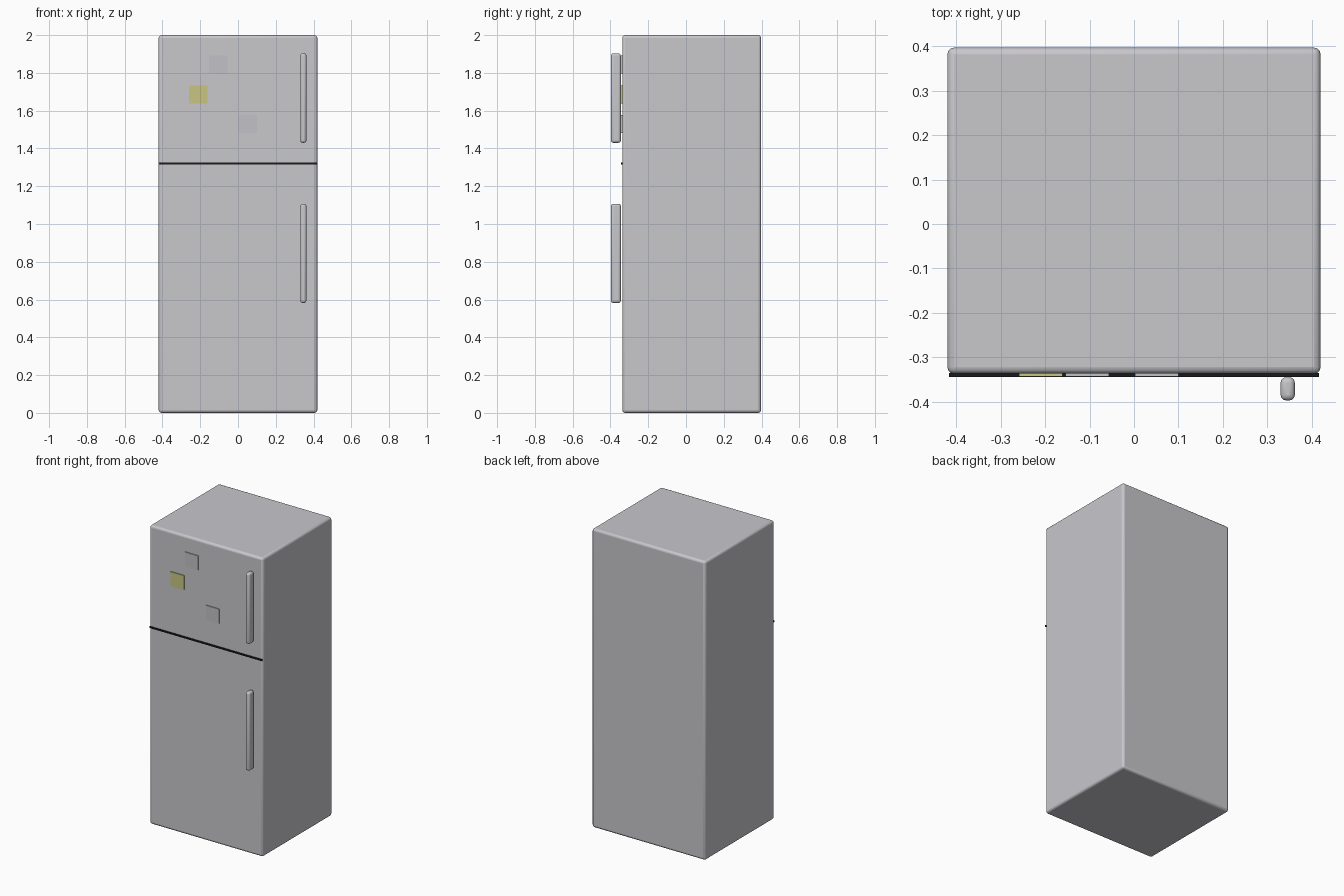
import bpy

if "Cube" in bpy.data.objects:
    bpy.data.objects.remove(bpy.data.objects["Cube"])


def material(name, rgb):
    m = bpy.data.materials.new(name)
    m.diffuse_color = (*rgb, 1.0)
    m.use_nodes = True
    m.node_tree.nodes["Principled BSDF"].inputs["Base Color"].default_value = m.diffuse_color
    return m


steel = material("light_steel", (0.58, 0.57, 0.60))
dark = material("dark_seal", (0.01, 0.01, 0.012))
yellow = material("yellow_note", (0.58, 0.56, 0.22))
grey = material("grey_note", (0.54, 0.54, 0.57))


def box(name, x, y, z, mat, bevel=0.0):
    """Box from (min, max) ranges, with optional rounded edges."""
    bpy.ops.mesh.primitive_cube_add(
        size=1, location=[(r[0] + r[1]) / 2 for r in (x, y, z)])
    ob = bpy.context.object
    ob.name = name
    ob.scale = [r[1] - r[0] for r in (x, y, z)]
    bpy.ops.object.transform_apply(location=False, rotation=False, scale=True)
    ob.data.materials.append(mat)
    if bevel:
        mod = ob.modifiers.new("rounded_edges", 'BEVEL')
        mod.width = bevel
        mod.segments = 3
        bpy.ops.object.shade_smooth_by_angle(angle=0.7)
    return ob


FRONT = -0.337

# Cabinet
box("cabinet", (-0.42, 0.42), (FRONT, 0.397), (0, 2), steel, 0.015)

# Dark gap between the two doors
box("door_gap", (-0.416, 0.416), (-0.344, FRONT + 0.002), (1.315, 1.325), dark)

# Door handles
for name, z in (("upper_handle", (1.43, 1.903)), ("lower_handle", (0.582, 1.107))):
    box(name, (0.33, 0.362), (-0.397, -0.345), z, steel, 0.012)

# Square notes on the upper door
for name, cx, cz, mat in (("yellow_magnet", -0.21, 1.685, yellow),
                          ("top_magnet", -0.105, 1.845, grey),
                          ("low_magnet", 0.051, 1.53, grey)):
    box(name, (cx - 0.049, cx + 0.049), (-0.343, FRONT + 0.002),
        (cz - 0.048, cz + 0.048), mat)
